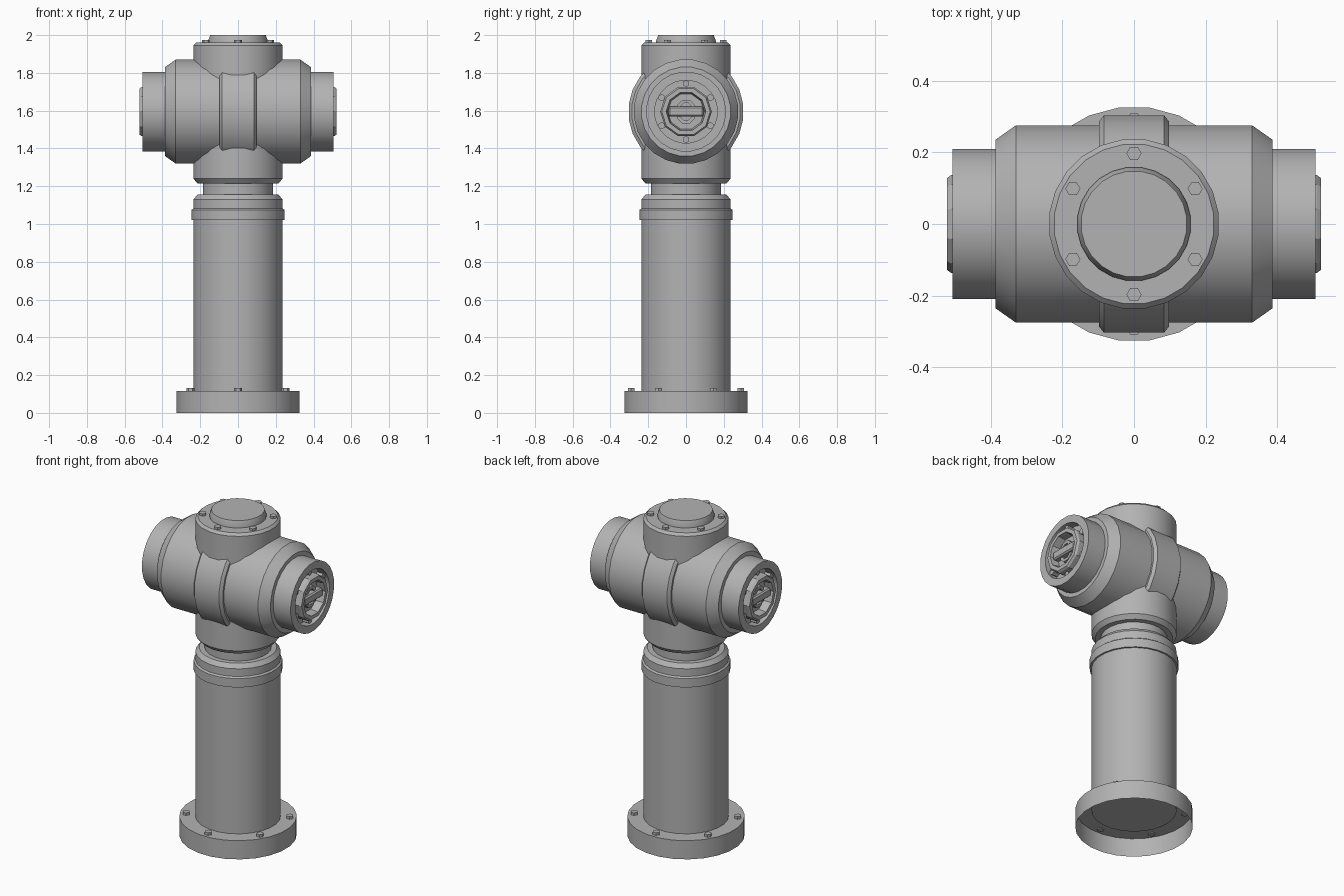
import bpy, bmesh
from math import pi, sin, cos, radians
from mathutils import Matrix, Vector

if "Cube" in bpy.data.objects:
    bpy.data.objects.remove(bpy.data.objects["Cube"])

grey = bpy.data.materials.new("cast_grey")
grey.use_nodes = True
COLOUR = (0.45, 0.45, 0.45, 1)
grey.diffuse_color = COLOUR
grey.node_tree.nodes["Principled BSDF"].inputs["Base Color"].default_value = COLOUR

HEAD_Z = 1.595
UP = Matrix.Identity(4)


def side_axis(s):
    """Frame whose z axis points along +x or -x at the arm height."""
    return Matrix.Translation((0, 0, HEAD_Z)) @ Matrix.Rotation(s * pi / 2, 4, 'Y')


def finish(name, bm, frame):
    mesh = bpy.data.meshes.new(name)
    bm.transform(frame)
    bm.to_mesh(mesh)
    bm.free()
    obj = bpy.data.objects.new(name, mesh)
    bpy.context.collection.objects.link(obj)
    mesh.materials.append(grey)
    bpy.ops.object.select_all(action='DESELECT')
    obj.select_set(True)
    bpy.context.view_layer.objects.active = obj
    bpy.ops.object.shade_smooth_by_angle(angle=radians(28))
    return obj


def lathe(name, profile, frame=UP, sides=24, caps=(True, True)):
    """Turn (radius, height) pairs about z; flats face the axes."""
    bm = bmesh.new()
    rings = []
    for r, h in profile:
        k = r / cos(pi / sides)
        angles = [(i + 0.5) * 2 * pi / sides for i in range(sides)]
        rings.append([bm.verts.new((k * cos(a), k * sin(a), h)) for a in angles])
    for low, high in zip(rings, rings[1:]):
        for i in range(sides):
            j = (i + 1) % sides
            bm.faces.new((low[i], low[j], high[j], high[i]))
    if caps[0]:
        bm.faces.new(rings[0][::-1])
    if caps[1]:
        bm.faces.new(rings[-1])
    return finish(name, bm, frame)


def bolts(name, radius, base, height, size, frame=UP, start=pi / 6):
    """Six hexagonal bolt heads on a circle."""
    bm = bmesh.new()
    for i in range(6):
        a = start + i * pi / 3
        spot = Matrix.Translation((radius * cos(a), radius * sin(a), base + height / 2))
        bmesh.ops.create_cone(bm, cap_ends=True, segments=6, radius1=size, radius2=size,
                              depth=height, matrix=spot @ Matrix.Rotation(pi / 2, 4, 'Z'))
    return finish(name, bm, frame)


# Base flange, hollow underneath
lathe("base_flange", [(0.325, 0), (0.325, 0.115), (0.23, 0.115)], caps=(False, False))
bolts("base_bolts", 0.29, 0.11, 0.021, 0.021)

# Column with collar, and the neck above it
lathe("column", [(0.236, 0.11), (0.236, 1.13), (0.215, 1.155)])
lathe("column_collar", [(0.236, 1.02), (0.246, 1.02), (0.246, 1.075), (0.236, 1.083)])
lathe("neck", [(0.185, 1.15), (0.185, 1.24)])

# Upright head barrel and its lid
lathe("head_barrel", [(0.215, 1.215), (0.236, 1.24), (0.236, 1.945), (0.222, 1.96)])
lathe("lid", [(0.158, 1.955), (0.158, 1.97), (0.147, 2.0)])
bolts("lid_bolts", 0.197, 1.955, 0.018, 0.021)

# Cross body and centre strap
lathe("cross_body", [(0.235, -0.387), (0.275, -0.33), (0.275, 0.33), (0.235, 0.387)], side_axis(1))
lathe("centre_strap", [(0.27, -0.098), (0.286, -0.098), (0.303, -0.084),
                       (0.303, 0.084), (0.286, 0.098), (0.27, 0.098)], side_axis(1))

# Outlets, the same on both sides
for side, s in (("left", 1), ("right", -1)):
    frame = side_axis(s)
    lathe(side + "_outlet", [(0.21, 0.38), (0.21, 0.506), (0.165, 0.506), (0.165, 0.45)], frame)
    bolts(side + "_outlet_bolts", 0.148, 0.445, 0.045, 0.019, frame, start=0)
    lathe(side + "_plug", [(0.13, 0.44), (0.13, 0.51), (0.122, 0.522), (0.1, 0.522), (0.092, 0.475)],
          frame, sides=10)

    # Raised oval loop with an open centre
    bm = bmesh.new()
    loops = []
    for w, h, z in ((0.045, 0.062, 0.47), (0.045, 0.062, 0.497), (0.028, 0.045, 0.497), (0.028, 0.045, 0.47)):
        c = w * 0.55
        shape = [(h, w - c), (h - c, w), (c - h, w), (-h, w - c),
                 (-h, c - w), (c - h, -w), (h - c, -w), (h, c - w)]
        loops.append([bm.verts.new((x, y, z)) for x, y in shape])
    for a, b in zip(loops, loops[1:]):
        for i in range(8):
            j = (i + 1) % 8
            bm.faces.new((a[j], a[i], b[i], b[j]))
    bmesh.ops.recalc_face_normals(bm, faces=bm.faces)
    finish(side + "_plug_loop", bm, frame)

    # Grip bar across the plug
    bm = bmesh.new()
    bmesh.ops.create_cube(bm, size=1, matrix=Matrix.Translation((0, 0, 0.492))
                          @ Matrix.Diagonal((0.052, 0.186, 0.044, 1)))
    bmesh.ops.bevel(bm, geom=bm.edges[:], offset=0.008, segments=1, affect='EDGES')
    finish(side + "_plug_bar", bm, frame)
